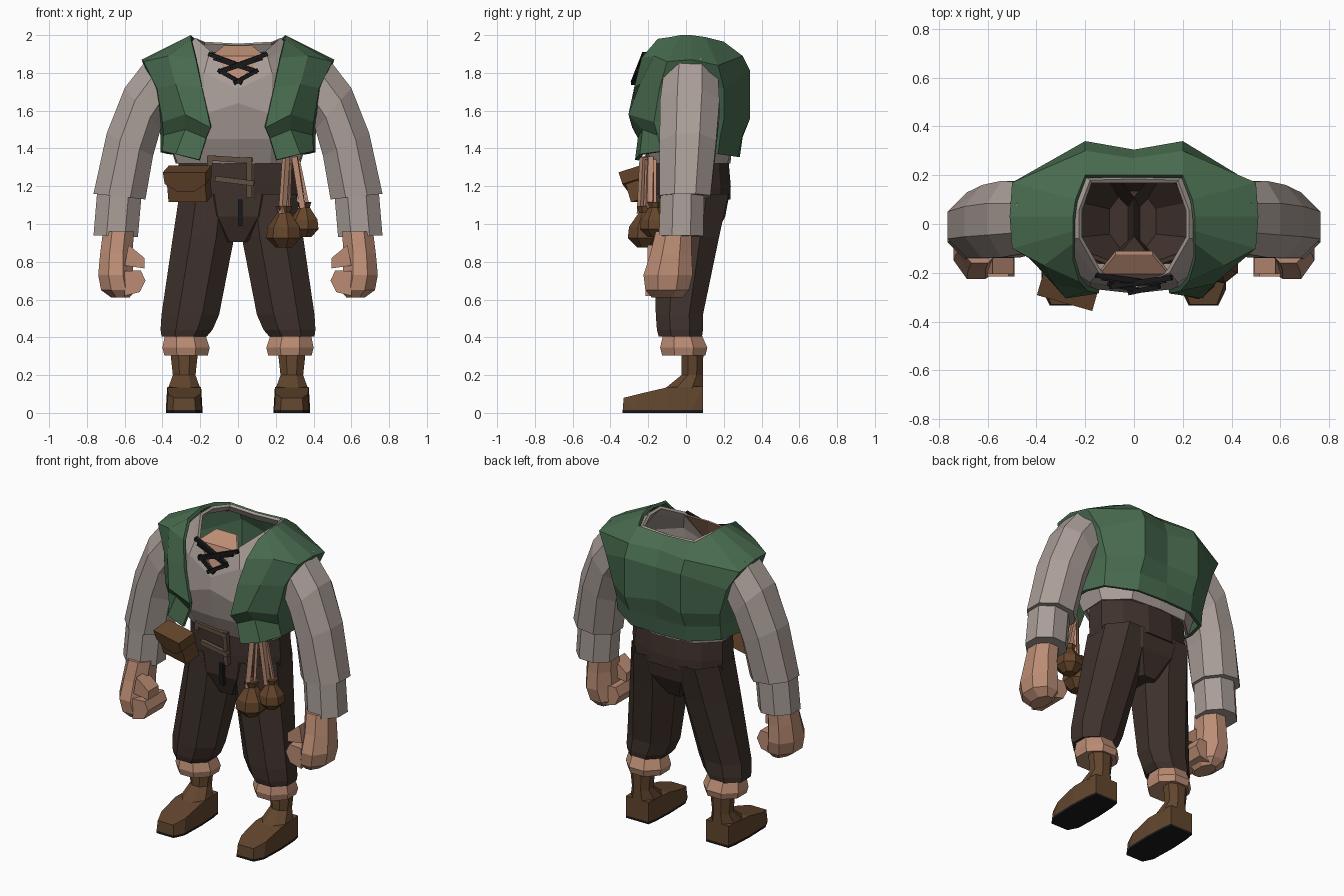
import bpy, bmesh, math
from mathutils import Vector, Matrix

if "Cube" in bpy.data.objects:
    bpy.data.objects.remove(bpy.data.objects["Cube"])


def mat(name, r, g, b):
    m = bpy.data.materials.new(name)
    m.diffuse_color = (r, g, b, 1)
    m.use_nodes = True
    m.node_tree.nodes["Principled BSDF"].inputs["Base Color"].default_value = m.diffuse_color
    return m


GREEN = mat("vest green", 0.065, 0.148, 0.078)
SHIRT = mat("shirt grey", 0.40, 0.34, 0.31)
SKIN = mat("skin", 0.50, 0.265, 0.175)
TROUSER = mat("trouser brown", 0.050, 0.032, 0.025)
LEATHER = mat("boot leather", 0.122, 0.061, 0.027)
POUCH = mat("pouch leather", 0.130, 0.060, 0.024)
BUCKLE = mat("buckle", 0.115, 0.080, 0.055)
BLACK = mat("sole black", 0.010, 0.010, 0.011)


def finish(name, bm, material, fix=True, thick=0):
    if fix:
        bmesh.ops.recalc_face_normals(bm, faces=bm.faces[:])
    me = bpy.data.meshes.new(name)
    bm.to_mesh(me)
    bm.free()
    me.materials.append(material)
    ob = bpy.data.objects.new(name, me)
    bpy.context.collection.objects.link(ob)
    if thick:
        mod = ob.modifiers.new("thickness", 'SOLIDIFY')
        mod.thickness, mod.offset = thick, -1
    return ob


def loft(name, rows, material, closed=True, caps="", thick=0, skip=None):
    """Skin rows of points; caps may hold 'b' (first row) and 't' (last row)."""
    bm = bmesh.new()
    vs = [[bm.verts.new(p) for p in r] for r in rows]
    n = len(rows[0])
    for j, (a, b) in enumerate(zip(vs, vs[1:])):
        for i in range(n if closed else n - 1):
            k = (i + 1) % n
            if not (skip and skip(j, (a[i].co + b[k].co) / 2)):
                bm.faces.new((a[i], a[k], b[k], b[i]))
    if 'b' in caps:
        bm.faces.new(vs[0][::-1])
    if 't' in caps:
        bm.faces.new(vs[-1])
    return finish(name, bm, material, bool(caps), thick)


def ring(inner, outer, cy, ry, s=1, n=8):
    """Flat-sided ring spanning inner..outer (x, z) and cy +- ry; s mirrors x."""
    a, b = Vector(inner), Vector(outer)
    c, h, k = (a + b) / 2, (b - a) / 2, 1 / math.cos(math.pi / n)
    out = []
    for i in range(n):
        t = 2 * math.pi * (i + 0.5) / n
        u = c + h * (k * math.cos(t))
        out.append((s * u.x, cy + ry * k * math.sin(t), u.y))
    return out


def level(z, x0, x1, cy, ry, s=1, n=8):
    return ring((x0, z), (x1, z), cy, ry, s, n)


def hull(name, pts, material):
    bm = bmesh.new()
    for p in pts:
        bm.verts.new(p)
    bmesh.ops.convex_hull(bm, input=bm.verts[:])
    bmesh.ops.dissolve_limit(bm, angle_limit=0.02, verts=bm.verts[:], edges=bm.edges[:])
    return finish(name, bm, material)


def bar(name, p, q, w, material):
    p, q = Vector(p), Vector(q)
    d = q - p
    m = Matrix.LocRotScale((p + q) / 2, d.to_track_quat('Z', 'Y'), (w, w, d.length))
    bm = bmesh.new()
    bmesh.ops.create_cube(bm, size=1, matrix=m)
    return finish(name, bm, material)


def both(half, skip_front):
    """Half row (front to back centre) completed with its mirror image."""
    other = [(-x, y, z) for x, y, z in half[-2::-1]]
    return half + (other[:-1] if skip_front else other)


# Vest: open at the front, rows run from the front edge to the back centre
vest = [
    [(.205, -.27, 1.34), (.33, -.245, 1.37), (.40, -.13, 1.385), (.41, .04, 1.38), (.37, .17, 1.37), (.2, .275, 1.355), (0, .285, 1.355)],
    [(.17, -.255, 1.455), (.28, -.23, 1.50), (.395, -.15, 1.47), (.41, .04, 1.46), (.37, .18, 1.46), (.2, .295, 1.46), (0, .30, 1.46)],
    [(.145, -.285, 1.51), (.28, -.305, 1.58), (.40, -.17, 1.54), (.42, .04, 1.55), (.38, .2, 1.55), (.2, .34, 1.56), (0, .305, 1.58)],
    [(.19, -.275, 1.72), (.33, -.245, 1.74), (.43, -.14, 1.72), (.46, .03, 1.72), (.43, .2, 1.72), (.2, .34, 1.81), (0, .305, 1.79)],
    [(.225, -.235, 1.88), (.37, -.17, 1.89), (.50, -.1, 1.86), (.51, .03, 1.87), (.50, .17, 1.84), (.2, .30, 1.89), (0, .27, 1.89)],
    [(.25, -.15, 1.98), (.25, -.08, 1.99), (.25, -.03, 2.0), (.25, .03, 2.0), (.24, .1, 1.99), (.2, .2, 1.965), (0, .2, 1.955)],
]
loft("vest", [both(r, False) for r in vest], GREEN, closed=False, thick=.02)

# Shirt body with a V neckline; its back, under the vest, is left open
shirt = [
    [(0, -.19, 1.32), (.17, -.175, 1.32), (.32, -.08, 1.32), (.33, .1, 1.32), (.2, .22, 1.32), (0, .235, 1.32)],
    [(0, -.25, 1.45), (.18, -.235, 1.45), (.37, -.1, 1.45), (.37, .1, 1.45), (.2, .25, 1.45), (0, .25, 1.45)],
    [(0, -.285, 1.64), (.18, -.265, 1.58), (.38, -.12, 1.6), (.39, .1, 1.6), (.2, .27, 1.6), (0, .27, 1.6)],
    [(0, -.275, 1.715), (.18, -.24, 1.8), (.40, -.1, 1.78), (.40, .1, 1.78), (.2, .27, 1.78), (0, .26, 1.78)],
    [(0, -.27, 1.73), (.16, -.215, 1.875), (.27, -.06, 1.94), (.27, .06, 1.94), (.21, .2, 1.925), (0, .21, 1.91)],
    [(0, -.265, 1.745), (.145, -.2, 1.915), (.225, -.06, 1.985), (.225, .06, 1.985), (.18, .18, 1.965), (0, .185, 1.955)],
]
loft("shirt", [both(r, True) for r in shirt], SHIRT, thick=.018,
     skip=lambda j, c: 0 < j < 4 and c.y > .05)

# Bare chest in the neckline, and the lacing across it
hull("chest", [(s * x, y + d, z) for s in (1, -1) for d in (0, .015)
               for x, y, z in ((.01, -.255, 1.735), (.14, -.205, 1.89), (.075, -.125, 1.945))], SKIN)
for s in (1, -1):
    o = .005 * s - .015
    bar("upper_lace", (-.155 * s, -.2 + o, 1.9), (.09 * s, -.235 + o, 1.81), .022, BLACK)
    bar("middle_lace", (-.13 * s, -.215 + o, 1.875), (.10 * s, -.24 + o, 1.80), .014, BLACK)
    bar("lower_lace", (-.105 * s, -.235 + o, 1.815), (.02 * s, -.262 + o, 1.745), .02, BLACK)

# Waistband and hips
loft("waistband", [level(1.13, -.315, .315, .03, .205, n=12), level(1.2, -.32, .32, .03, .207, n=12),
                   level(1.34, -.315, .315, .025, .2, n=12)], TROUSER, thick=.02)
loft("hips", [level(.905, -.10, .09, .01, .125), level(1.04, -.26, .26, .02, .188),
              level(1.16, -.305, .305, .03, .2)], TROUSER, caps="b")
bar("fly", (.012, -.172, .99), (.012, -.182, 1.13), .025, BLACK)

# Belt buckle
for name, p, q in (("buckle_top", (-.16, -.2, 1.35), (.075, -.215, 1.335)),
                   ("buckle_bottom", (-.12, -.2, 1.24), (.085, -.215, 1.215)),
                   ("buckle_side", (.06, -.21, 1.355), (.06, -.195, 1.14)),
                   ("buckle_prong", (-.15, -.195, 1.36), (-.15, -.195, 1.31))):
    bar(name, p, q, .028, BUCKLE)

for s, side in ((1, "left"), (-1, "right")):
    # Trouser leg and rolled hem
    loft("trouser_leg_" + side, [level(.405, .165, .405, -.03, .115, s), level(.44, .135, .41, -.032, .122, s),
                                 level(.52, .10, .405, -.035, .125, s), level(.93, .02, .345, .005, .17, s),
                                 level(1.16, .0, .31, .03, .195, s)], TROUSER, caps="b")
    loft("rolled_hem_" + side, [level(.305, .16, .39, -.012, .115, s), level(.345, .15, .40, -.012, .125, s),
                                level(.42, .175, .385, -.02, .1, s)], SKIN, caps="b")
    # Boot: shaft, foot and sole
    c = .285
    loft("boot_shaft_" + side, [level(.13, c - .085, c + .085, -.01, .1, s), level(.2, c - .06, c + .06, .033, .057, s),
                                level(.34, c - .075, c + .075, .035, .057, s)], LEATHER, caps="bt")
    sole = [(.06, -.335), (.092, -.27), (.097, -.1), (.09, .03), (.08, .09)]
    sides = [(m * x, y) for m in (1, -1) for x, y in sole]
    hull("sole_" + side, [(s * c + x, y, z) for x, y in sides for z in (0, .015)], BLACK)
    top = [(.055, -.33, .08), (.085, -.25, .1), (.09, -.1, .135), (.08, .09, .14)]
    hull("boot_foot_" + side, [(s * c + x, y, .015) for x, y in sides]
         + [(s * c + m * x, y, z) for m in (1, -1) for x, y, z in top], LEATHER)
    # Sleeve and cuff
    loft("sleeve_" + side, [ring((.49, 1.13), (.765, 1.16), -.005, .135, s), ring((.45, 1.36), (.695, 1.48), .01, .15, s),
                            ring((.41, 1.5), (.60, 1.72), .02, .157, s), ring((.37, 1.57), (.48, 1.875), .025, .145, s)],
         SHIRT, caps="b")
    loft("cuff_" + side, [ring((.53, .93), (.765, .94), -.025, .118, s), ring((.51, 1.16), (.745, 1.18), -.02, .115, s)],
         SHIRT, caps="b")
    # Fist: palm, curled fingers and thumb
    loft("hand_" + side, [level(.61, .575, .67, -.1, .08, s), level(.65, .54, .725, -.1, .115, s),
                          level(.73, .555, .74, -.095, .13, s), level(.84, .56, .73, -.08, .11, s),
                          level(.96, .55, .715, -.065, .095, s)], SKIN, caps="bt")
    hull("fingers_" + side, [(s * x, y, z) for x, z in ((.49, .70), (.515, .755), (.6, .75), (.52, .64), (.6, .62))
                             for y in (-.215, -.02)], SKIN)
    hull("thumb_" + side, [(s * x, y, z) for x, z in ((.495, .765), (.495, .82), (.57, .835), (.6, .78), (.58, .89))
                           for y in (-.205, -.1)], SKIN)

# Belt pouch with a pointed flap
turn = Matrix.Translation((-.262, -.245, 1.21)) @ Matrix.Rotation(-.28, 4, 'Z') @ Matrix.Rotation(.3, 4, 'X')
body = [(x, y, z) for x in (-.105, .105) for y in (-.045, .06) for z in (-.085, .07)]
flap = [(m * x, y, z) for m in (1, -1) for y in (-.06, .06)
        for x, z in ((.118, .085), (.113, .02), (.05, -.02))]
hull("belt_pouch", [turn @ Vector(p) for p in body], POUCH)
hull("pouch_flap", [turn @ Vector(p) for p in flap], POUCH)

# Two drawstring sacks hanging from straps
for x, y, z, k, tx, ty in ((.245, -.215, .875, 1, .255, -.225), (.353, -.165, .93, .85, .30, -.185)):
    prof = [(0, .04), (.05, .086), (.11, .08), (.185, .032), (.22, .042)]
    loft("sack", [level(z + h * k, x - r * k, x + r * k, y, r * k, n=7) for h, r in prof], POUCH, caps="bt")
    bar("sack_strap", (x - .01, y - .025, z + .18 * k), (tx, ty, 1.355), .03, SKIN)
    bar("sack_strap_loop", (x + .02, y, z + .18 * k), (tx + .02, ty + .02, 1.34), .016, SKIN)
